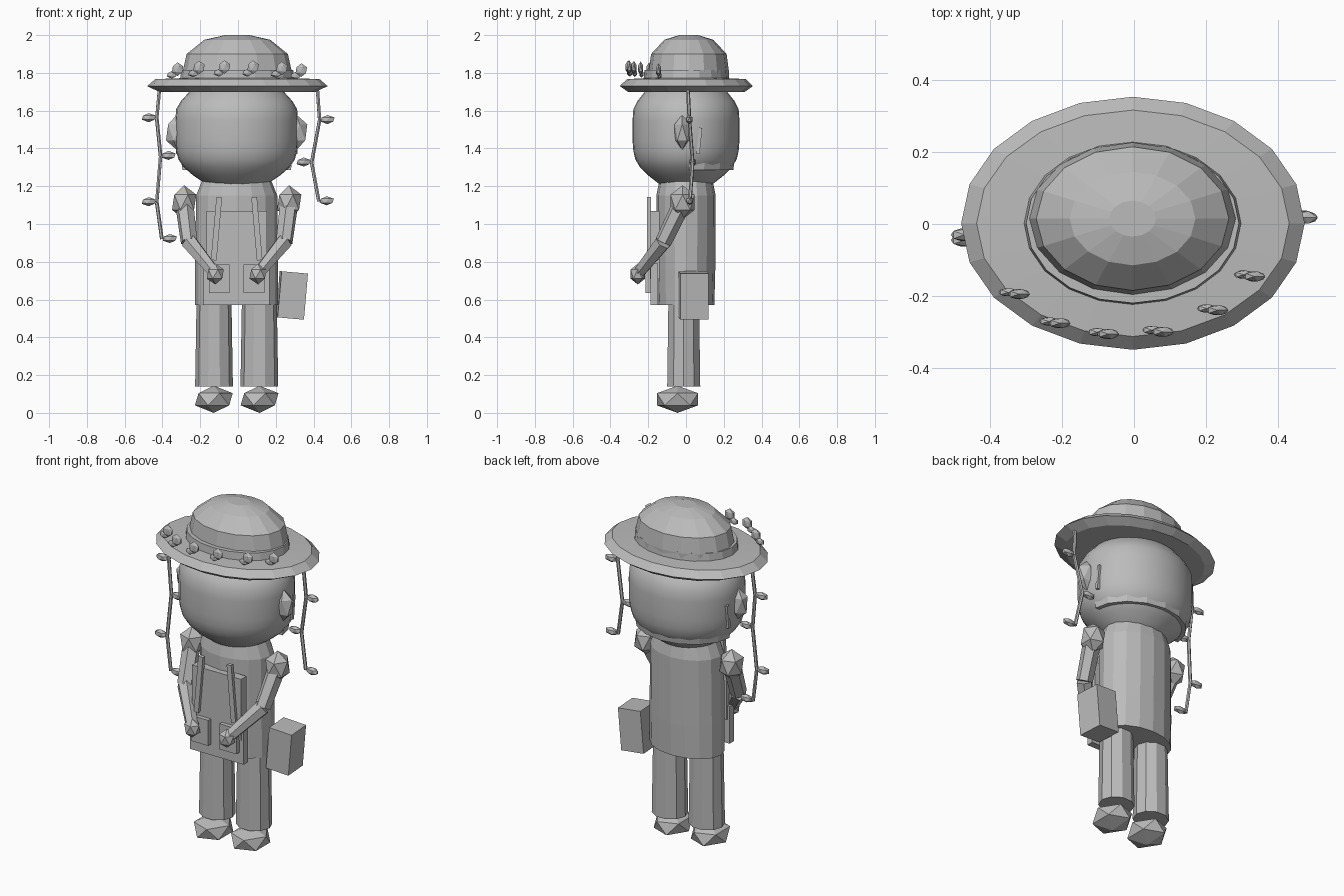
import bpy, bmesh, math
from mathutils import Vector, Matrix

if "Cube" in bpy.data.objects:
    bpy.data.objects.remove(bpy.data.objects["Cube"])

grey = bpy.data.materials.new("plain grey")
grey.diffuse_color = (0.5, 0.5, 0.5, 1)
grey.use_nodes = True
grey.node_tree.nodes["Principled BSDF"].inputs["Base Color"].default_value = grey.diffuse_color


def finish(name, bm, smooth=False):
    bmesh.ops.recalc_face_normals(bm, faces=bm.faces)
    me = bpy.data.meshes.new(name)
    bm.to_mesh(me)
    bm.free()
    me.materials.append(grey)
    for p in me.polygons:
        p.use_smooth = smooth
    ob = bpy.data.objects.new(name, me)
    bpy.context.collection.objects.link(ob)
    return ob


def lathe(name, rings, centre=(0, 0), n=16, smooth=False, cut_y=None):
    """Stack of elliptical rings (z, rx, ry), capped; optionally cut to y > cut_y."""
    bm = bmesh.new()
    loops = []
    for z, rx, ry in rings:
        loops.append([bm.verts.new((centre[0] + rx * math.cos(2 * math.pi * i / n),
                                    centre[1] + ry * math.sin(2 * math.pi * i / n), z))
                      for i in range(n)])
    for a, b in zip(loops, loops[1:]):
        for i in range(n):
            j = (i + 1) % n
            bm.faces.new((a[i], a[j], b[j], b[i]))
    bm.faces.new(loops[0][::-1])
    bm.faces.new(loops[-1])
    if cut_y is not None:
        r = bmesh.ops.bisect_plane(bm, geom=bm.verts[:] + bm.edges[:] + bm.faces[:],
                                   plane_co=(0, cut_y, 0), plane_no=(0, -1, 0), clear_outer=True)
        edges = [e for e in r["geom_cut"] if isinstance(e, bmesh.types.BMEdge)]
        bmesh.ops.edgeloop_fill(bm, edges=edges)
    return finish(name, bm, smooth)


def gem(name, loc, radii):
    """Twenty-sided ball stretched to the given radii."""
    bm = bmesh.new()
    bmesh.ops.create_icosphere(bm, subdivisions=1, radius=1,
                               matrix=Matrix.Translation(loc) @ Matrix.Diagonal((*radii, 1)))
    return finish(name, bm)


def tube(name, pts, radii, n=6):
    """Straight faceted segments joining the points."""
    bm = bmesh.new()
    for k in range(len(pts) - 1):
        a, b = Vector(pts[k]), Vector(pts[k + 1])
        d = b - a
        m = Matrix.Translation((a + b) / 2) @ d.to_track_quat('Z', 'Y').to_matrix().to_4x4()
        bmesh.ops.create_cone(bm, cap_ends=True, segments=n, radius1=radii[k],
                              radius2=radii[k + 1], depth=d.length, matrix=m)
    return finish(name, bm)


def box(name, loc, size, rot=(0, 0, 0)):
    bm = bmesh.new()
    m = Matrix.Translation(loc)
    for ang, ax in zip(rot, 'XYZ'):
        m = m @ Matrix.Rotation(math.radians(ang), 4, ax)
    bmesh.ops.create_cube(bm, size=1, matrix=m @ Matrix.Diagonal((*size, 1)))
    return finish(name, bm)


CX = -0.007  # body midline

# Hat: brim, band and domed crown
lathe("hat_brim", [(1.70, .415, .31), (1.73, .478, .352), (1.767, .435, .315), (1.772, .3, .22)],
      (-0.003, 0.002), 20)
lathe("hat_band", [(1.75, .305, .228), (1.815, .296, .222)], (-0.004, 0.002), 20)
lathe("hat_crown", [(1.75, .285, .21), (1.81, .288, .212), (1.90, .268, .2),
                    (1.975, .175, .13), (2.0, .065, .05)], (-0.004, 0.015))

# Flower buds with a leaf along the front of the brim
for x, y in [(-.32, -.195), (-.207, -.276), (-.072, -.306), (.08, -.3), (.232, -.24), (.335, -.146)]:
    z = 1.805 + 0.1 * abs(y + .05)
    gem("hat_bud", (x, y, z), (.034, .016, .036))
    gem("hat_leaf", (x - .03, y + .005, z - .03), (.03, .013, .02))

# Head, hair and ears
head = [(1.17, .3), (1.227, .57), (1.26, .72), (1.30, .86), (1.34, .945), (1.386, .985), (1.44, 1),
        (1.55, 1), (1.608, .985), (1.65, .91), (1.70, .77), (1.76, .5)]
lathe("head", [(z, f * .325, f * .283) for z, f in head], (CX, 0), 32, smooth=True)
lathe("hair_back", [(1.285, .29, .25), (1.46, .318, .277), (1.63, .308, .26)],
      (CX, 0), 16, cut_y=0.015)
lathe("hair_top", [(1.625, .308, .26), (1.70, .235, .19), (1.77, .13, .1)],
      (CX, 0), 16, cut_y=-0.08)
for s in (-1, 1):
    gem("ear", (CX + s * .315, -.02, 1.485), (.066, .048, .095))
    box("side_lock", (CX + s * .307, .07, 1.44), (.03, .018, .14), (-6, 0, 0))

# Torso, apron, straps and pockets
lathe("torso", [(.57, .22, .15), (.76, .22, .155), (1.15, .215, .157), (1.225, .185, .142)], (CX, 0))
box("apron_skirt", (CX, -.167, .68), (.35, .04, .22))
box("apron_bib", (CX, -.165, .89), (.32, .05, .36))
for s in (-1, 1):
    box("apron_strap", (CX + s * .107, -.196, .975), (.03, .022, .335), (0, -s * 5, 0))
    box("pocket", (CX + s * .092, -.2, .71), (.11, .03, .15))

# Arms and hands meeting in front
for s in (-1, 1):
    shoulder = (CX + s * .278, -.018, 1.115)
    elbow = (CX + s * .252, -.12, .905)
    hand = (CX + s * .113, -.255, .735)
    gem("shoulder", shoulder, (.072, .075, .09))
    tube("upper_arm", [shoulder, elbow], [.05, .045])
    tube("forearm", [elbow, hand], [.046, .033])
    gem("hand", hand, (.05, .045, .055))

# Legs and feet
for s in (-1, 1):
    lathe("leg", [(.14, .1, .092), (.62, .092, .085)], (CX + s * .12, -.012), 10)
    gem("foot", (CX + s * .121, -.045, .072), (.112, .128, .072))

# Side bag
box("side_bag", (.285, .04, .622), (.14, .15, .245), (0, 5, 4))

# Hanging strands with leaves
strands = {
    "left": [(-.415, -.02, 1.72), (-.43, -.03, 1.56), (-.41, -.035, 1.36),
             (-.43, -.045, 1.115), (-.403, -.05, .92)],
    "right": [(.42, .01, 1.72), (.432, .018, 1.55), (.39, .035, 1.325), (.428, .02, 1.12)],
}
for side, pts in strands.items():
    tube(side + "_strand", pts, [.01] * len(pts), 6)
    for k, p in enumerate(pts[1:]):
        out = -1 if side == "left" else 1
        d = out * (1 if k % 2 == 0 else -1)
        gem(side + "_strand_leaf", (p[0] + d * .042, p[1], p[2] + .003), (.042, .02, .024))
